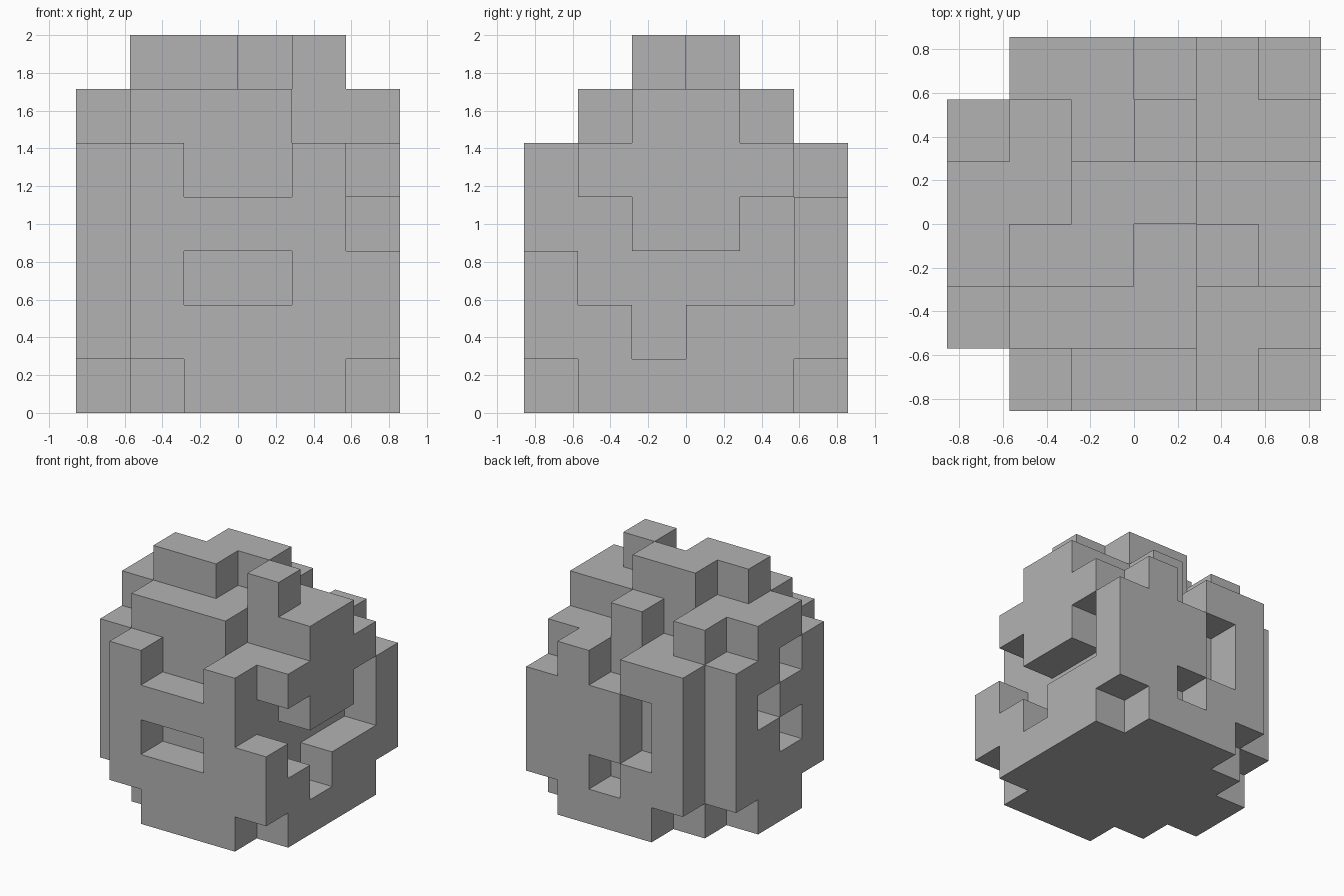
import bpy, bmesh
from itertools import product
from mathutils import Vector

if "Cube" in bpy.data.objects:
    bpy.data.objects.remove(bpy.data.objects["Cube"], do_unlink=True)

UNIT = 2 / 7          # edge of one block; the model is 6 x 6 x 7 blocks
cells = set()


def span(s):
    """'2-4' -> 2, 3, 4 and '5' -> 5 only."""
    ends = s.split("-")
    return range(int(ends[0]), int(ends[-1]) + 1)


def box(text):
    """Cells of a box written as 'x y z' spans."""
    return set(product(*(span(s) for s in text.split())))


def add(*boxes):
    for b in boxes:
        cells.update(box(b))


def carve(*boxes):
    for b in boxes:
        cells.difference_update(box(b))


# solid core
add("1-4 1-4 0-4")

# front layer with window and brow notch
add("1-4 0 1-4", "2-4 0 0", "5 0 1-2")
carve("2-3 0 4", "2-3 0 2")

# back layer with notch and two openings
add("1-4 5 1-4", "2-4 5 0", "5 5 1-3")
carve("3 5 4", "2 5 2-3", "3 5 1")

# left side: lower wall, winding groove, upper overhang
add("5 1-4 0-1", "5 1-4 4", "5 2-3 3", "5 2-3 5")
carve("5 2 1")

# right side with zigzag holes
add("0 2-3 0-5", "0 1 1-4", "0 4 1-4")
carve("0 2 4", "0 3 3", "0 2 2")

# upper tier and crown
add("1-3 1-3 5", "1 4 5", "3 4 5", "4 2-3 5")
add("1-2 2 6", "2-3 3 6", "4 2 6")

# one skin around all the filled cells
bm = bmesh.new()
corners = {}


def corner(p):
    key = tuple(round(c) for c in p)
    if key not in corners:
        x, y, z = key
        corners[key] = bm.verts.new(((x - 3) * UNIT, (y - 3) * UNIT, z * UNIT))
    return corners[key]


for cell in sorted(cells):
    base = Vector(cell)
    for axis, side in product(range(3), (0, 1)):
        n = Vector((0, 0, 0))
        n[axis] = 1
        step = n if side else -n
        if tuple(int(c) for c in base + step) in cells:
            continue
        u, v = n.yzx, n.zxy
        if n.cross(u).dot(v) < 0:
            u, v = v, u
        start = base + n * side
        ring = [start, start + u, start + u + v, start + v]
        if not side:
            ring.reverse()
        bm.faces.new([corner(p) for p in ring])

bmesh.ops.recalc_face_normals(bm, faces=bm.faces[:])
mesh = bpy.data.meshes.new("block_body")
bm.to_mesh(mesh)
bm.free()

grey = bpy.data.materials.new("plain grey")
grey.use_nodes = True
colour = (0.45, 0.45, 0.45, 1)
grey.diffuse_color = colour
grey.node_tree.nodes["Principled BSDF"].inputs["Base Color"].default_value = colour
mesh.materials.append(grey)

body = bpy.data.objects.new("block_body", mesh)
bpy.context.collection.objects.link(body)
